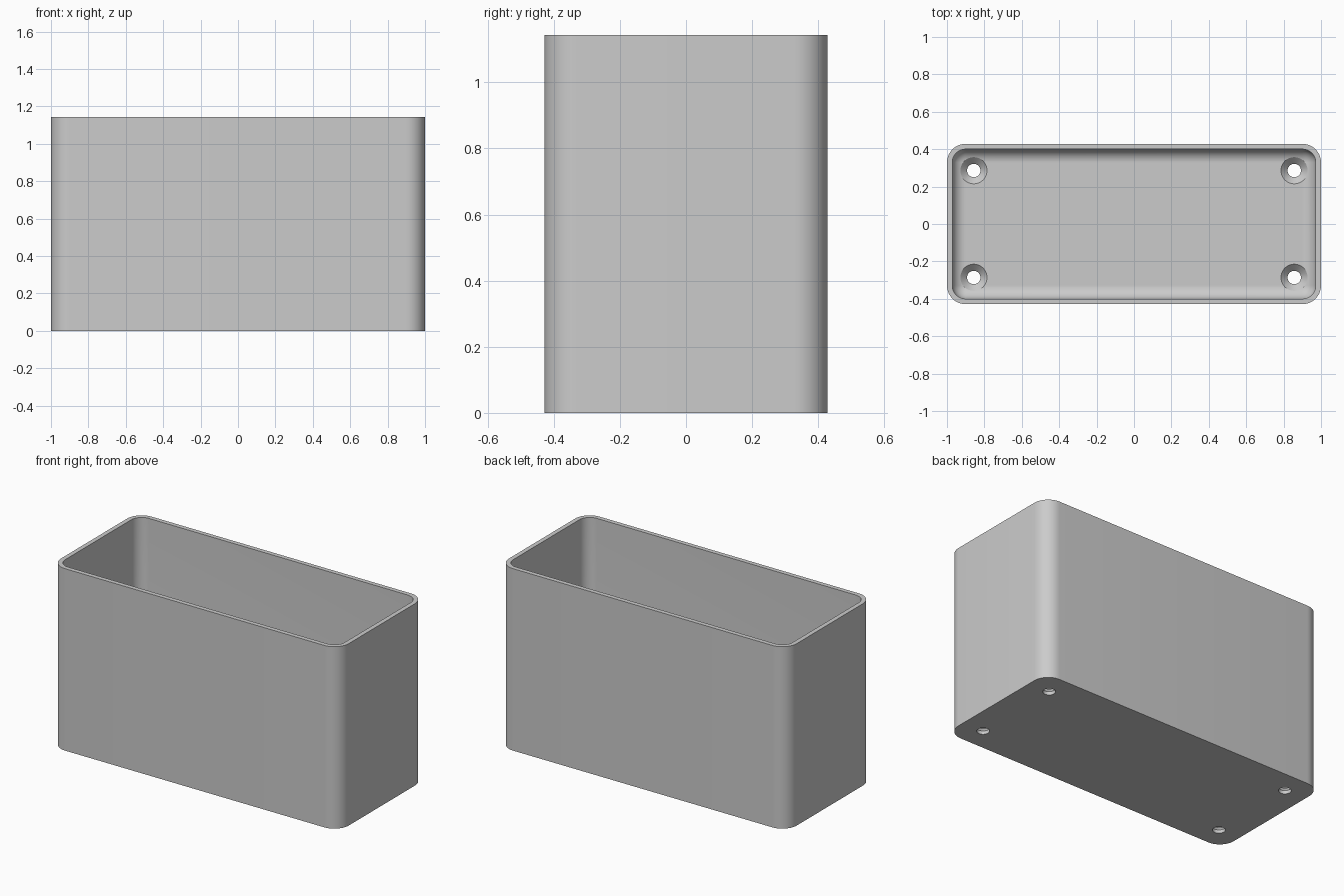
import bpy, bmesh
from math import sin, cos, pi

cube = bpy.data.objects.get("Cube")
if cube:
    bpy.data.objects.remove(cube)

HX, HY, HEIGHT = 1.0, 0.4286, 1.143
WALL, FLOOR = 0.0286, 0.0571
CORNER, FILLET = 0.1, 0.0714
CORNER_STEPS, FILLET_STEPS, HOLE_SIDES = 12, 10, 40

grey = bpy.data.materials.new("light grey plastic")
grey.use_nodes = True
colour = (0.6, 0.6, 0.6, 1)
grey.diffuse_color = colour
grey.node_tree.nodes["Principled BSDF"].inputs["Base Color"].default_value = colour


def rounded_ring(bm, inset, z):
    """Rounded rectangle inset from the outer wall."""
    r = max(CORNER - inset, 0)
    ring = []
    for i, (sx, sy) in enumerate([(1, 1), (-1, 1), (-1, -1), (1, -1)]):
        for k in range(CORNER_STEPS + 1):
            a = (i + k / CORNER_STEPS) * pi / 2
            ring.append(bm.verts.new((sx * (HX - inset - r) + r * cos(a),
                                      sy * (HY - inset - r) + r * sin(a), z)))
    return ring


def circle_ring(bm, x, y, r, z):
    turn = 2 * pi / HOLE_SIDES
    return [bm.verts.new((x + r * cos(i * turn), y + r * sin(i * turn), z))
            for i in range(HOLE_SIDES)]


def skin(bm, rings):
    """Join stacked rings into a closed solid."""
    bm.faces.new(rings[0])
    bm.faces.new(rings[-1])
    for a, b in zip(rings, rings[1:]):
        for i in range(len(a)):
            j = (i + 1) % len(a)
            bm.faces.new((a[i], a[j], b[j], b[i]))


def finish(bm, name):
    bmesh.ops.remove_doubles(bm, verts=bm.verts, dist=0.0001)
    bmesh.ops.recalc_face_normals(bm, faces=bm.faces)
    mesh = bpy.data.meshes.new(name)
    bm.to_mesh(mesh)
    bm.free()
    mesh.materials.append(grey)
    obj = bpy.data.objects.new(name, mesh)
    bpy.context.collection.objects.link(obj)
    return obj


# Open box: outer wall, rim, inner wall and the fillet down to the floor
bm = bmesh.new()
rings = [rounded_ring(bm, 0, 0), rounded_ring(bm, 0, HEIGHT), rounded_ring(bm, WALL, HEIGHT)]
for k in range(FILLET_STEPS + 1):
    a = k / FILLET_STEPS * pi / 2
    rings.append(rounded_ring(bm, WALL + FILLET * (1 - cos(a)),
                              FLOOR + FILLET * (1 - sin(a))))
skin(bm, rings)
box = finish(bm, "open_box")

# Countersunk screw holes near the four floor corners
bm = bmesh.new()
for x in (-0.857, 0.857):
    for y in (-0.286, 0.286):
        profile = [(0.0357, -0.05), (0.0357, 0.0214), (0.0714, FLOOR), (0.0714, 0.2)]
        skin(bm, [circle_ring(bm, x, y, r, z) for r, z in profile])
cutter = finish(bm, "screw_hole_cutter")
cutter.hide_render = True

cut = box.modifiers.new("screw holes", "BOOLEAN")
cut.operation = "DIFFERENCE"
cut.solver = "EXACT"
cut.object = cutter
bpy.context.view_layer.objects.active = box
box.select_set(True)
bpy.ops.object.modifier_apply(modifier=cut.name)
bpy.data.objects.remove(cutter)
bpy.ops.object.shade_smooth_by_angle(angle=pi / 6)
